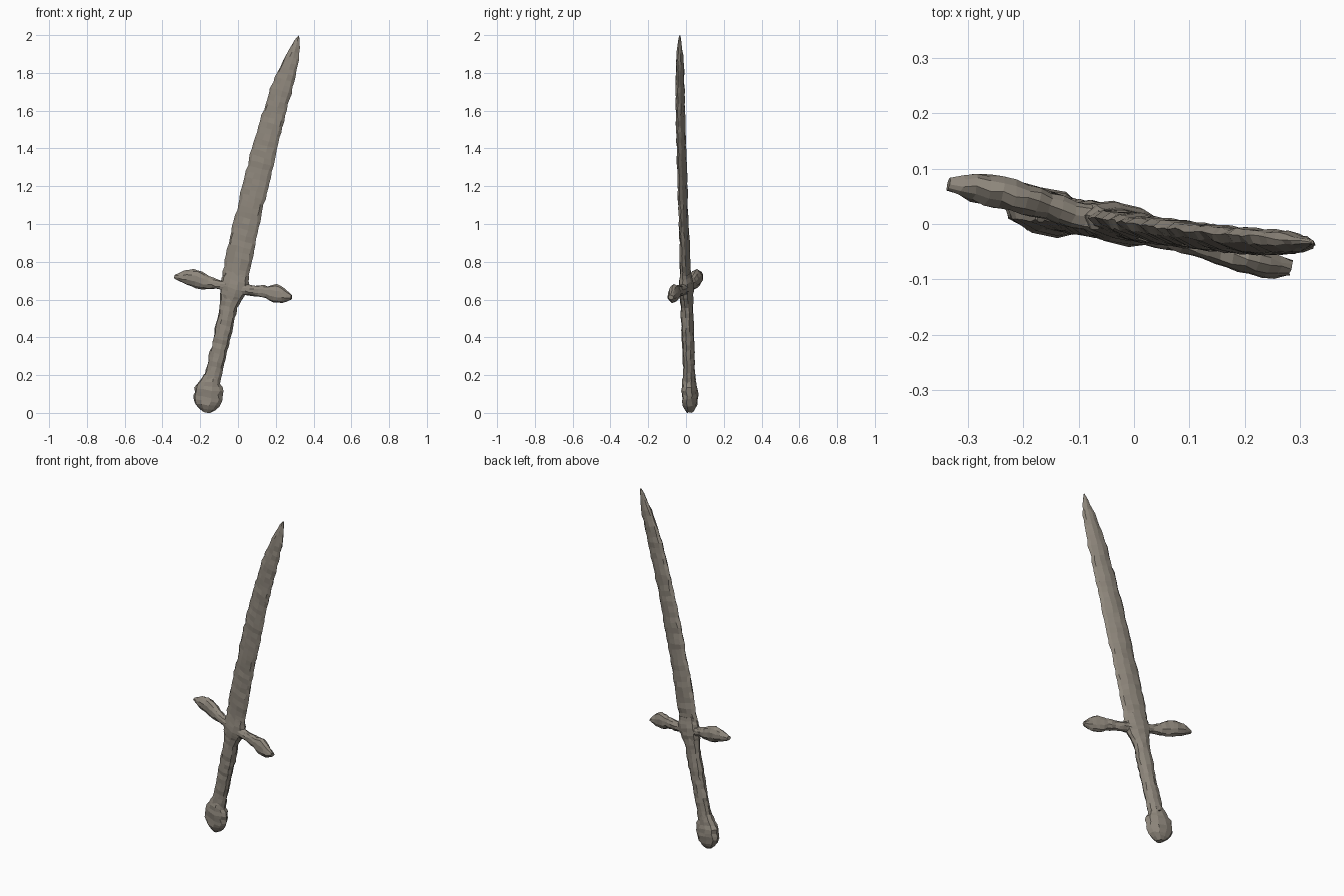
import bpy, bmesh, math, random
from mathutils import Vector

random.seed(4)
if "Cube" in bpy.data.objects:
    bpy.data.objects.remove(bpy.data.objects["Cube"])

stone = bpy.data.materials.new("weathered stone grey")
stone.use_nodes = True
colour = (0.27, 0.24, 0.20, 1)
stone.diffuse_color = colour
stone.node_tree.nodes["Principled BSDF"].inputs["Base Color"].default_value = colour

ACROSS = Vector((0.95, -0.22, -0.19)).normalized()   # along the guard
ALONG = Vector((0.22, -0.03, 1)).normalized()        # along the blade


def sample(stations, count):
    """Evenly spaced stations along the path, linearly interpolated."""
    pts = [Vector(s[:3]) for s in stations]
    at = [0]
    for a, b in zip(pts, pts[1:]):
        at.append(at[-1] + (b - a).length)
    out, k = [], 0
    for i in range(count + 1):
        d = at[-1] * i / count
        while k < len(at) - 2 and d > at[k + 1]:
            k += 1
        f = (d - at[k]) / (at[k + 1] - at[k])
        out.append([p + (q - p) * f for p, q in zip(stations[k], stations[k + 1])])
    return out


def loft(name, stations, wide, sides=10, count=20, rough=0.003, power=1.0):
    """Skin rings (x, y, z, width, thickness) along a path, slightly worn."""
    bm = bmesh.new()
    path = (Vector(stations[-1][:3]) - Vector(stations[0][:3])).normalized()
    w_dir = (wide - path * wide.dot(path)).normalized()
    t_dir = path.cross(w_dir)
    rings = []
    for x, y, z, w, t in sample(stations, count):
        wear = random.uniform(-rough, rough)
        ring = []
        for i in range(sides):
            a = math.tau * i / sides
            c, s = math.cos(a), math.sin(a)
            u = math.copysign(abs(c) ** power, c) * (w / 2 + wear)
            v = math.copysign(abs(s) ** power, s) * t / 2
            bump = Vector(random.uniform(-rough, rough) for _ in range(3)) * min(1, w / 0.05)
            ring.append(bm.verts.new(Vector((x, y, z)) + w_dir * u + t_dir * v + bump))
        rings.append(ring)
    for lo, hi in zip(rings, rings[1:]):
        for i in range(sides):
            j = (i + 1) % sides
            bm.faces.new((lo[i], lo[j], hi[j], hi[i]))
    bm.faces.new(rings[0][::-1])
    bm.faces.new(rings[-1])
    bmesh.ops.recalc_face_normals(bm, faces=bm.faces)
    mesh = bpy.data.meshes.new(name)
    bm.to_mesh(mesh)
    bm.free()
    mesh.materials.append(stone)
    obj = bpy.data.objects.new(name, mesh)
    bpy.context.collection.objects.link(obj)
    return obj


# Blade, lens-shaped in section and tapering to a point
loft("blade", [
    (-0.03, 0.00, 0.64, 0.13, 0.060),
    (0.00, -0.005, 0.80, 0.145, 0.050),
    (0.045, -0.012, 1.00, 0.14, 0.047),
    (0.14, -0.025, 1.40, 0.135, 0.046),
    (0.225, -0.032, 1.70, 0.115, 0.046),
    (0.285, -0.033, 1.88, 0.08, 0.040),
    (0.322, -0.033, 1.997, 0.008, 0.008)], ACROSS, count=46, power=1.15)

# Grip, flaring towards the guard
loft("grip", [
    (-0.14, 0.017, 0.17, 0.085, 0.065),
    (-0.12, 0.015, 0.25, 0.088, 0.062),
    (-0.08, 0.010, 0.42, 0.092, 0.064),
    (-0.05, 0.005, 0.56, 0.10, 0.064),
    (-0.025, 0.0, 0.66, 0.13, 0.066)], ACROSS, count=20)

# Pommel, a flattened knob
loft("pommel", [
    (-0.165, 0.022, 0.004, 0.04, 0.03),
    (-0.165, 0.022, 0.03, 0.12, 0.070),
    (-0.160, 0.022, 0.07, 0.158, 0.082),
    (-0.155, 0.020, 0.12, 0.155, 0.082),
    (-0.145, 0.018, 0.17, 0.11, 0.070),
    (-0.138, 0.017, 0.20, 0.085, 0.06)], ACROSS, count=10, rough=0.004)

# Guard boss where blade, grip and arms meet
loft("guard_boss", [
    (-0.045, 0.004, 0.58, 0.10, 0.06),
    (-0.022, 0.0, 0.66, 0.16, 0.078),
    (-0.005, -0.003, 0.74, 0.13, 0.055)], ACROSS, count=8)

# Guard arms, swelling into leaf-shaped ends
loft("guard_arm_right", [
    (-0.02, 0.0, 0.665, 0.07, 0.06),
    (-0.10, 0.015, 0.677, 0.05, 0.048),
    (-0.16, 0.035, 0.69, 0.07, 0.052),
    (-0.23, 0.055, 0.713, 0.105, 0.060),
    (-0.29, 0.067, 0.72, 0.065, 0.052),
    (-0.335, 0.072, 0.722, 0.015, 0.024)], ALONG, count=14)
loft("guard_arm_left", [
    (-0.02, 0.0, 0.66, 0.07, 0.06),
    (0.08, -0.025, 0.647, 0.055, 0.048),
    (0.14, -0.045, 0.642, 0.062, 0.048),
    (0.20, -0.062, 0.632, 0.098, 0.052),
    (0.25, -0.077, 0.618, 0.062, 0.044),
    (0.283, -0.08, 0.612, 0.03, 0.03)], ALONG, count=14)
